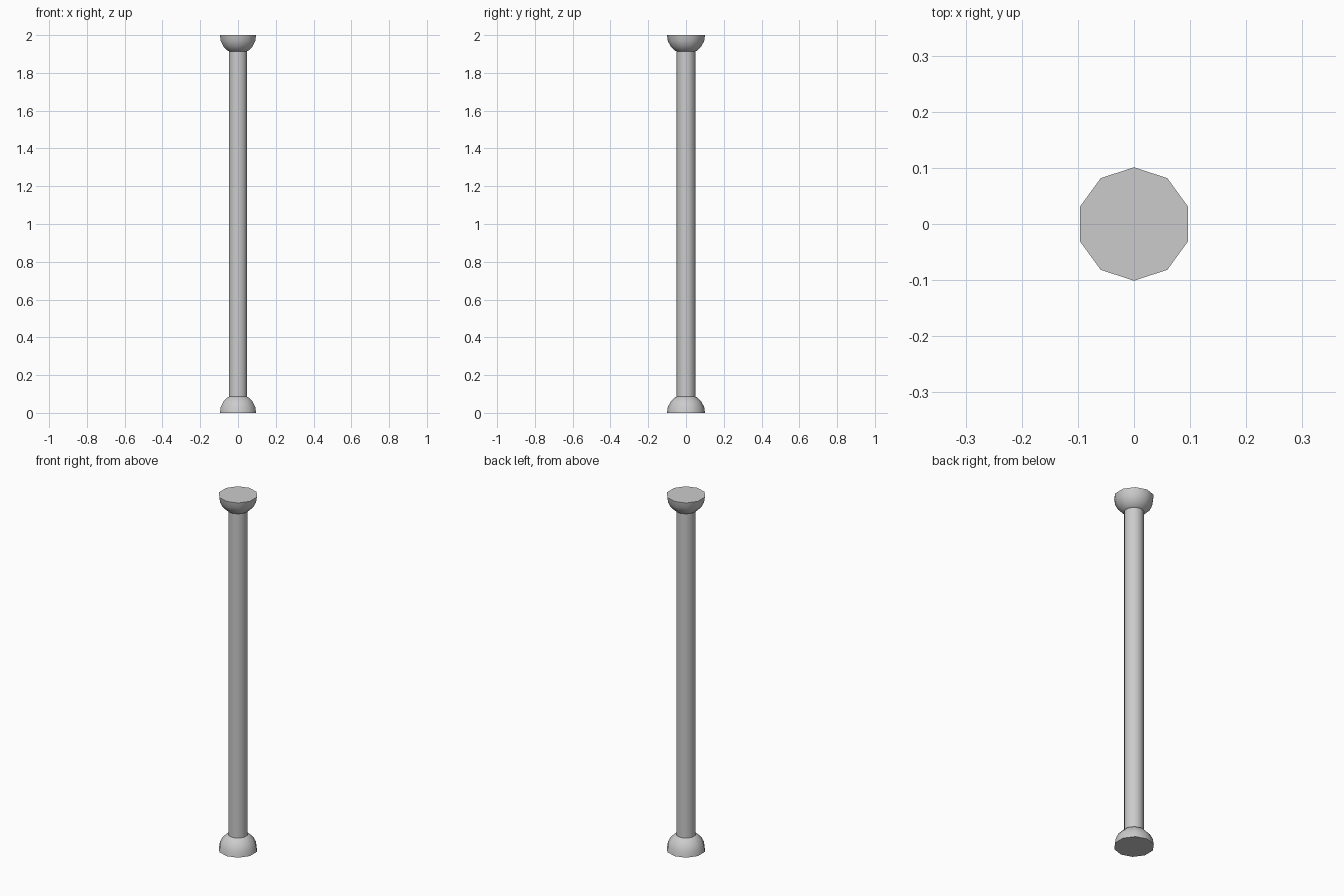
import bpy, bmesh, math

if "Cube" in bpy.data.objects:
    bpy.data.objects.remove(bpy.data.objects["Cube"])

SIDES = 10
R_END, R_SHAFT, HEIGHT = 0.101, 0.05, 2.0
Z_JOIN = 0.086  # where the dome meets the shaft


def lathe(name, profile, cap=False):
    """Revolve (radius, z) points into a ten-sided part."""
    bm = bmesh.new()
    rings = []
    for r, z in profile:
        rings.append([bm.verts.new((r * math.cos(a), r * math.sin(a), z))
                      for a in (math.pi / 2 + math.tau * i / SIDES for i in range(SIDES))])
    for lo, hi in zip(rings, rings[1:]):
        for i in range(SIDES):
            j = (i + 1) % SIDES
            bm.faces.new((lo[i], lo[j], hi[j], hi[i]))
    if cap:
        bm.faces.new(rings[0][::-1])
    # The upper dome is listed top-down, so its faces need turning outward
    if profile[0][1] > profile[-1][1]:
        bmesh.ops.reverse_faces(bm, faces=bm.faces[:])
    me = bpy.data.meshes.new(name)
    bm.to_mesh(me)
    bm.free()
    ob = bpy.data.objects.new(name, me)
    bpy.context.collection.objects.link(ob)
    bpy.ops.object.select_all(action='DESELECT')
    ob.select_set(True)
    bpy.context.view_layer.objects.active = ob
    bpy.ops.object.shade_smooth_by_angle(angle=math.radians(40))
    return ob


# Half-dome profile, trimmed at the shaft
dome = [(R_END * math.cos(math.radians(a)), R_END * math.sin(math.radians(a)))
        for a in (0, 18, 36, 54)]
dome.append((R_SHAFT, Z_JOIN))

# Base dome, mirrored top dome, and the shaft between them
lathe("base_dome", dome, cap=True)
lathe("top_dome", [(r, HEIGHT - z) for r, z in dome], cap=True)
lathe("shaft", [(R_SHAFT, Z_JOIN), (R_SHAFT, HEIGHT - Z_JOIN)])
